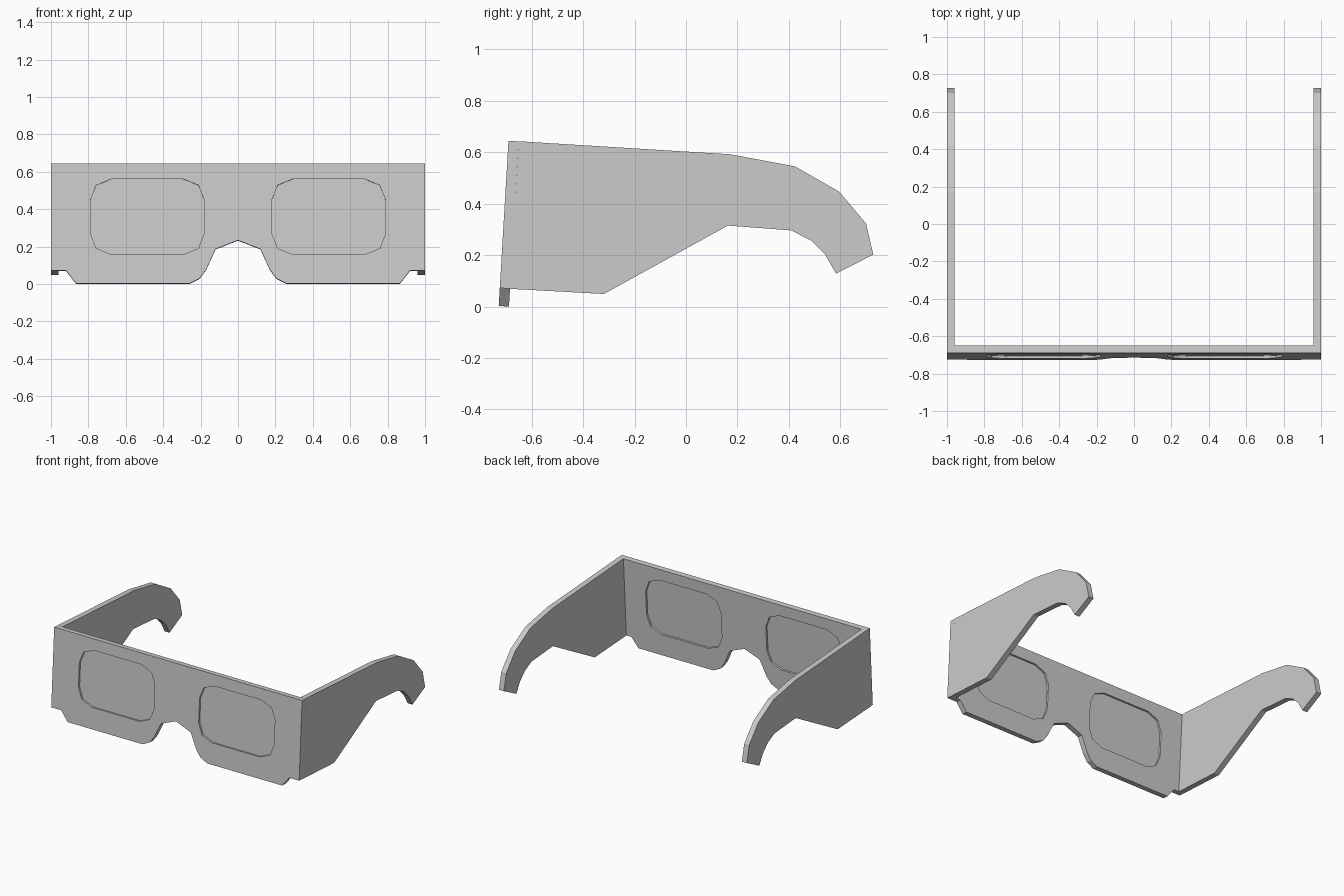
import bpy, bmesh
from math import radians, atan

if "Cube" in bpy.data.objects:
    bpy.data.objects.remove(bpy.data.objects["Cube"])

TILT = atan(0.059)


def mirror_x(points):
    return [(-x, y) for x, y in points]


def sheet(name, outlines, thickness, location, rotation):
    """Cut a flat card part: first outline is the edge, the rest are holes."""
    curve = bpy.data.curves.new(name + "_profile", 'CURVE')
    curve.dimensions = '2D'
    curve.fill_mode = 'BOTH'
    curve.extrude = thickness / 2
    for pts in outlines:
        spline = curve.splines.new('POLY')
        spline.points.add(len(pts) - 1)
        for p, (x, y) in zip(spline.points, pts):
            p.co = (x, y, 0, 1)
        spline.use_cyclic_u = True
    temp = bpy.data.objects.new(name + "_temp", curve)
    bpy.context.collection.objects.link(temp)
    deps = bpy.context.evaluated_depsgraph_get()
    mesh = bpy.data.meshes.new_from_object(temp.evaluated_get(deps))
    bpy.data.objects.remove(temp)
    bpy.data.curves.remove(curve)

    bm = bmesh.new()
    bm.from_mesh(mesh)
    bmesh.ops.remove_doubles(bm, verts=bm.verts, dist=0.0005)
    bmesh.ops.recalc_face_normals(bm, faces=bm.faces)
    for f in bm.faces:
        f.smooth = False
    bm.to_mesh(mesh)
    bm.free()
    mesh.name = name
    obj = bpy.data.objects.new(name, mesh)
    obj.location = location
    obj.rotation_euler = rotation
    bpy.context.collection.objects.link(obj)
    return obj


# Front frame: half outline mirrored, with two lens openings
half = [(1, 0.643), (1, 0.070), (0.92, 0.070), (0.865, 0), (0.26, 0),
        (0.205, 0.028), (0.17, 0.075), (0.12, 0.185)]
outline = half + [(0, 0.232)] + mirror_x(half)[::-1]

# Lens outline: chamfered corner repeated around a centre
cx, cz = 0.485, 0.358
corner = [(0.19, 0.203), (0.273, 0.169), (0.304, 0.090)]
lens = []
for sx, sz in ((1, 1), (1, -1), (-1, -1), (-1, 1)):
    pts = corner if sx * sz > 0 else corner[::-1]
    lens += [(cx + sx * x, cz + sz * z) for x, z in pts]
lenses = {"right": lens, "left": mirror_x(lens)}

front_loc = (0, -0.708, 0.0012)
front_rot = (radians(90) - TILT, 0, 0)
sheet("front_frame", [outline] + list(lenses.values()), 0.04, front_loc, front_rot)

# Thin lenses set in the middle of the frame thickness
for side, pts in lenses.items():
    sheet("lens_" + side, [pts], 0.012, front_loc, front_rot)

# Temple arms with hooked ear ends
arm = [(-0.650, 0.6425), (0.171, 0.592), (0.424, 0.545), (0.595, 0.447),
       (0.700, 0.323), (0.728, 0.202), (0.583, 0.128), (0.541, 0.202),
       (0.486, 0.257), (0.409, 0.296), (0.163, 0.315), (-0.319, 0.049),
       (-0.684, 0.069)]
for side, x in (("right", 0.98), ("left", -0.98)):
    sheet("temple_arm_" + side, [arm], 0.04, (x, 0, 0),
          (radians(90), 0, radians(90)))
